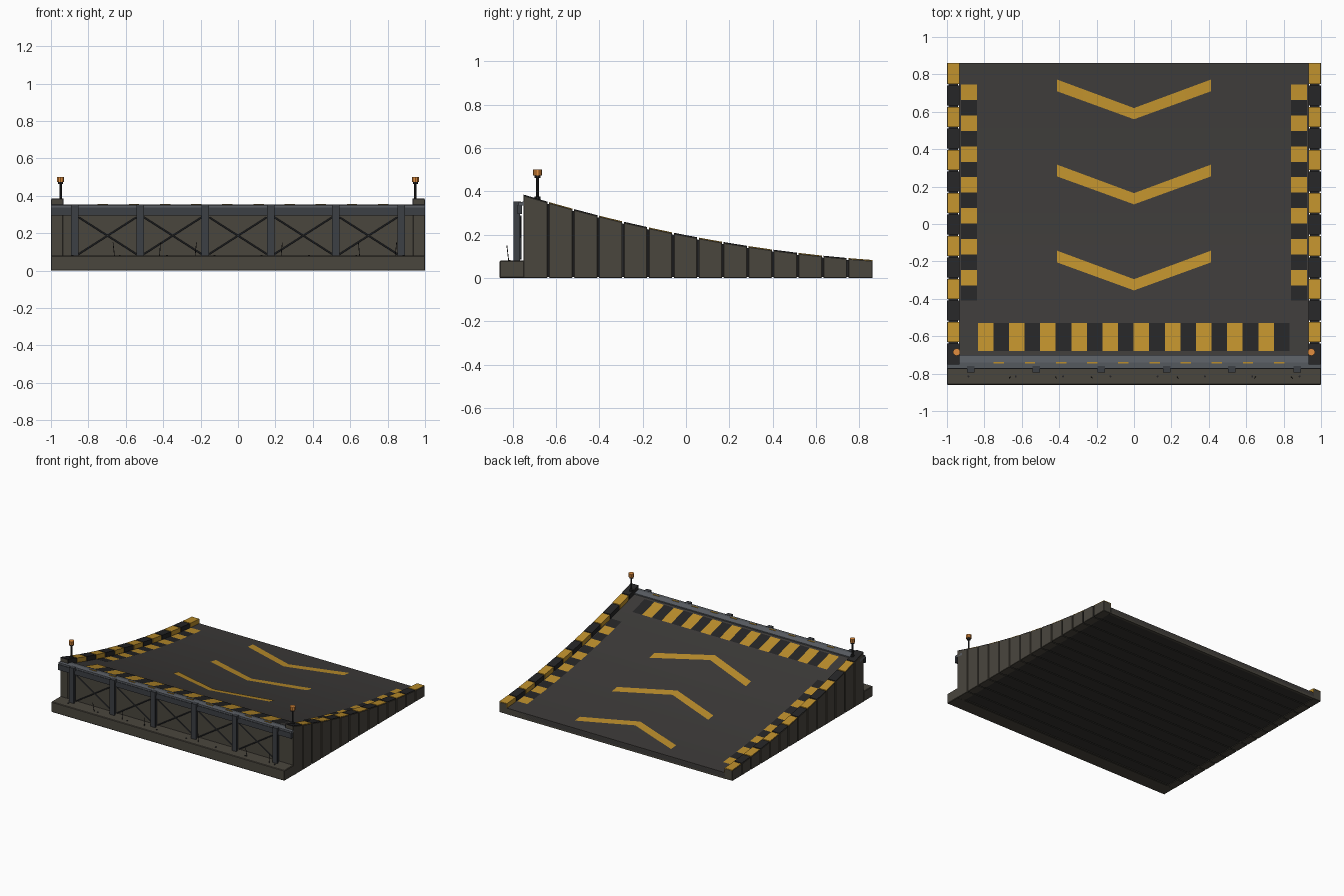
import bpy, bmesh, math
from mathutils import Vector

if "Cube" in bpy.data.objects:
    bpy.data.objects.remove(bpy.data.objects["Cube"])

def mat(name, r, g, b):
    m = bpy.data.materials.new(name)
    m.diffuse_color = (r, g, b, 1)
    m.use_nodes = True
    m.node_tree.nodes["Principled BSDF"].inputs["Base Color"].default_value = m.diffuse_color
    return m

CONCRETE = mat("brown_concrete", 0.068, 0.061, 0.048)
ASPHALT = mat("asphalt", 0.045, 0.042, 0.04)
UNDER = mat("underside", 0.035, 0.034, 0.03)
STEEL = mat("steel", 0.045, 0.05, 0.058)
LIGHT = mat("worn_steel", 0.10, 0.11, 0.125)
BLACK = mat("black_paint", 0.018, 0.018, 0.019)
YELLOW = mat("yellow_paint", 0.50, 0.27, 0.025)
AMBER = mat("amber", 0.75, 0.27, 0.05)

Y0, Y1, N = -0.75, 0.86, 14
STEP = (Y1 - Y0) / N

def curb_z(y):
    t = (y - Y0) / (Y1 - Y0)
    return 0.385 - 0.49 * t + 0.188 * t * t

def deck_z(y):
    return curb_z(y) - 0.035

def mesh(name, verts, faces, m):
    me = bpy.data.meshes.new(name)
    me.from_pydata(verts, [], faces)
    bm = bmesh.new()
    bm.from_mesh(me)
    bmesh.ops.recalc_face_normals(bm, faces=bm.faces)
    bm.to_mesh(me)
    bm.free()
    me.materials.append(m)
    ob = bpy.data.objects.new(name, me)
    bpy.context.collection.objects.link(ob)
    return ob

def prism(name, profile, x0, x1, m, bevel=0):
    """Extrude a (y, z) profile along x."""
    n = len(profile)
    verts = [(x, y, z) for x in (x0, x1) for y, z in profile]
    faces = [tuple(range(n)), tuple(range(n, 2 * n))]
    faces += [(i, (i + 1) % n, n + (i + 1) % n, n + i) for i in range(n)]
    ob = mesh(name, verts, faces, m)
    if bevel:
        b = ob.modifiers.new("bevel", 'BEVEL')
        b.width, b.segments = bevel, 1
    return ob

def box(name, x0, x1, y0, y1, z0, z1, m, bevel=0):
    return prism(name, [(y0, z0), (y1, z0), (y1, z1), (y0, z1)], x0, x1, m, bevel)

def rod(name, a, b, r, m, sides=8):
    a, b = Vector(a), Vector(b)
    bpy.ops.mesh.primitive_cylinder_add(vertices=sides, radius=r, depth=(b - a).length, location=(a + b) / 2)
    ob = bpy.context.object
    ob.name = ob.data.name = name
    ob.rotation_euler = (b - a).to_track_quat('Z', 'Y').to_euler()
    ob.data.materials.append(m)
    return ob

def decal(name, quads, m, lift=0.003, n=4):
    """Paint patches laid on the curved deck; each quad is 4 (x, y) corners."""
    verts, faces = [], []
    for a, b, c, d in quads:
        a, b, c, d = map(Vector, (a, b, c, d))
        s = len(verts)
        for i in range(n + 1):
            for p in (a.lerp(b, i / n), d.lerp(c, i / n)):
                verts.append((p.x, p.y, deck_z(p.y) + lift))
        faces += [(s + 2*i, s + 2*i + 1, s + 2*i + 3, s + 2*i + 2) for i in range(n)]
    ob = mesh(name, verts, faces, m)
    for p in ob.data.polygons:
        if p.normal.z < 0:
            p.flip()
    return ob

def rect(x0, x1, y0, y1):
    return [(x0, y0), (x0, y1), (x1, y1), (x1, y0)]

# Curved ramp deck
ys = [-0.74 + i * (Y1 + 0.74) / 28 for i in range(29)]
prism("ramp_deck", [(-0.74, 0.012), (Y1, 0.012)] + [(y, deck_z(y)) for y in reversed(ys)],
      -0.935, 0.935, ASPHALT)
box("front_wall", -0.935, 0.935, -0.745, -0.735, 0.0, 0.33, CONCRETE)
box("back_edge", -0.935, 0.935, Y1 - 0.02, Y1, 0.0, 0.046, CONCRETE)

# Underside plates and segmented side walls with painted kerb tops
for i in range(N):
    a, b = Y0 + i * STEP, Y0 + (i + 1) * STEP
    box("underside_plate", -0.935, 0.935, a + 0.004, b - 0.004, 0.004, 0.014, UNDER)
    g = 0.004
    p, q = a + (g if i else 0), b - (g if i < N - 1 else 0)
    paint = YELLOW if i % 2 else BLACK
    for s in (-1, 1):
        prism("side_panel", [(p, 0), (q, 0), (q, curb_z(q) - 0.004), (p, curb_z(p) - 0.004)],
              s * 0.935, s, CONCRETE, 0.002)
        prism("kerb_paint", [(p, curb_z(p) - 0.005), (q, curb_z(q) - 0.005), (q, curb_z(q)), (p, curb_z(p))],
              s * 0.937, s * 0.998, paint)
        prism("kerb_inner_paint", [(p, deck_z(p)), (q, deck_z(q)), (q, curb_z(q)), (p, curb_z(p))],
              s * 0.933, s * 0.937, paint)
for s in (-1, 1):
    prism("side_groove_core", [(Y0 + 0.01, 0.004), (Y1 - 0.01, 0.004)] +
          [(y, curb_z(y) - 0.01) for y in reversed([Y0 + 0.01 + k * 0.159 for k in range(11)])],
          s * 0.94, s * 0.993, BLACK)

# Front plinth with bolts
box("front_plinth", -1, 1, -0.86, -0.745, 0, 0.08, CONCRETE, 0.004)
for k in range(8):
    x = -0.885 + k * 1.77 / 7
    rod("plinth_bolt", (x, -0.815, 0.078), (x, -0.815, 0.084), 0.006, BLACK, 6)

# Front truss: posts, cross braces, beam, sloped cap
posts = [-0.872 + k * 0.3488 for k in range(6)]
for x in posts:
    box("post_front_plate", x - 0.02, x + 0.02, -0.795, -0.785, 0.08, 0.337, STEEL)
    box("post_rear_plate", x - 0.014, x + 0.014, -0.785, -0.765, 0.08, 0.34, STEEL)
    box("post_top_bracket", x - 0.02, x + 0.02, -0.795, -0.76, 0.325, 0.352, STEEL)
for x0, x1 in zip(posts, posts[1:]):
    for z0, z1 in ((0.088, 0.285), (0.285, 0.088)):
        rod("cross_brace", (x0 + 0.02, -0.762, z0), (x1 - 0.02, -0.762, z1), 0.004, STEEL, 6)
box("front_beam", -1, 1, -0.776, -0.757, 0.295, 0.337, STEEL)
prism("beam_cap", [(-0.772, 0.337), (-0.70, 0.325), (-0.70, 0.343), (-0.74, 0.353), (-0.772, 0.35)],
      -1.0, 1.0, LIGHT)
for k in range(10):
    x = -0.7225 + k * 0.1665
    box("cap_tab", x - 0.028, x + 0.028, -0.746, -0.737, 0.345, 0.3555, YELLOW)

# Loose reinforcing wires on the plinth
for x, dx in ((-0.66, -0.008), (-0.23, 0.008), (0.23, 0.007), (0.65, -0.006), (0.84, 0.008), (-0.42, 0.006)):
    rod("loose_wire", (x, -0.817, 0.075), (x + dx, -0.826, 0.15), 0.002, BLACK, 5)

# Deck paint: chevrons
quads = []
for tip in (0.56, 0.105, -0.355):
    for s in (-1, 1):
        quads.append([(0, tip), (s * 0.413, tip + 0.15), (s * 0.413, tip + 0.213), (0, tip + 0.06)])
decal("chevrons", quads, YELLOW, n=6)

# Deck paint: front hazard band and side hazard strips
front = [rect(-0.835 + k * 0.0833, -0.835 + (k + 1) * 0.0833, -0.68, -0.53) for k in range(20)]
decal("front_band_yellow", front[0::2], YELLOW)
decal("front_band_black", front[1::2], BLACK)
side = []
for k in range(14):
    side.append([rect(min(s * 0.84, s * 0.925), max(s * 0.84, s * 0.925),
                      0.745 - (k + 1) * 0.0825, 0.745 - k * 0.0825) for s in (-1, 1)])
decal("side_strip_yellow", [q for pair in side[0::2] for q in pair], YELLOW)
decal("side_strip_black", [q for pair in side[1::2] for q in pair], BLACK)

# Warning beacons
for s in (-1, 1):
    x, y = s * 0.948, -0.685
    rod("beacon_base", (x, y, 0.355), (x, y, 0.375), 0.014, BLACK, 10)
    rod("beacon_pole", (x, y, 0.36), (x, y, 0.465), 0.006, BLACK, 8)
    rod("beacon_collar", (x, y, 0.462), (x, y, 0.475), 0.014, BLACK, 10)
    rod("beacon_lamp", (x, y, 0.473), (x, y, 0.5), 0.02, AMBER, 10)
